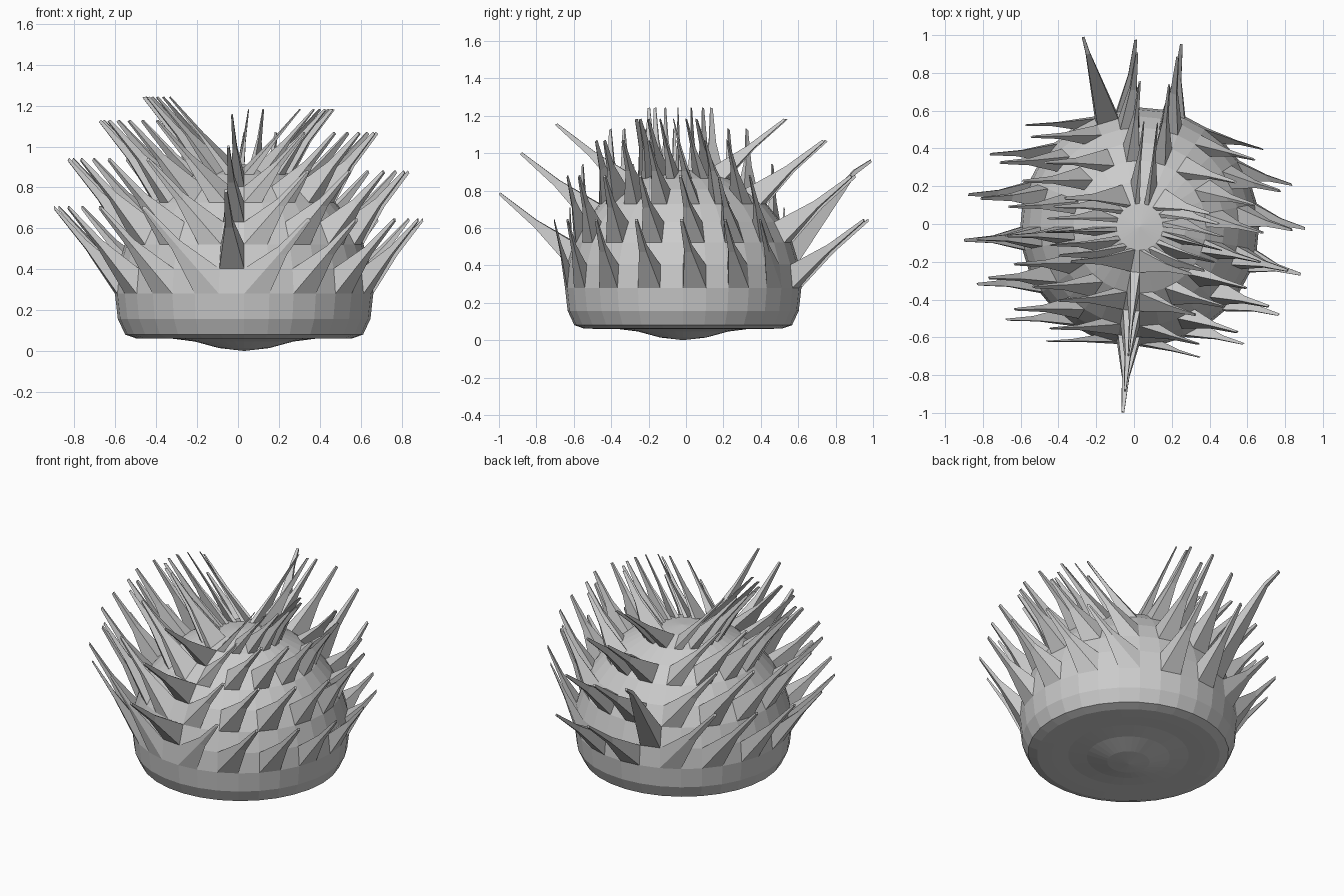
import bpy, bmesh
from math import sin, cos, pi
from mathutils import Vector

if "Cube" in bpy.data.objects:
    bpy.data.objects.remove(bpy.data.objects["Cube"])

SEG, R, CX, CY, CZ = 32, 0.632, 0.03, -0.015, 0.28

# body profile: dome above the equator, flattened underside with a low bulge
lower = [(0.123, 0.014), (0.241, 0.046), (0.35, 0.06), (0.445, 0.06),
         (0.53, 0.062), (0.582, 0.08), (0.618, 0.157)]
upper = [(R * cos(k * pi / 16), CZ + R * sin(k * pi / 16)) for k in range(8)]
profile = lower + upper
EQ = len(lower)

bm = bmesh.new()
rings = [[bm.verts.new((CX + r * cos(2 * pi * i / SEG), CY + r * sin(2 * pi * i / SEG), z))
          for i in range(SEG)] for r, z in profile]
grid = {}
for k in range(len(rings) - 1):
    for i in range(SEG):
        j = (i + 1) % SEG
        grid[(k - EQ, i)] = bm.faces.new((rings[k][i], rings[k][j],
                                          rings[k + 1][j], rings[k + 1][i]))
# closing fans at both poles
bottom = bm.verts.new((CX, CY, 0.0))
top = bm.verts.new((CX, CY, CZ + R))
for i in range(SEG):
    j = (i + 1) % SEG
    bm.faces.new((bottom, rings[0][j], rings[0][i]))
    bm.faces.new((top, rings[-1][i], rings[-1][j]))


def spike(row, col, offset, mid=0.5, mid_scale=0.33, tip_scale=0.12, lift=0.0):
    """Extrude one body face into a tapered two-stage spike."""
    face = grid[(row, col)]
    base = [v.co.copy() for v in face.verts]
    c = sum(base, Vector()) / 4
    off = Vector(offset)
    for t, s in ((mid, mid_scale), (1.0, tip_scale)):
        face = bmesh.ops.extrude_discrete_faces(bm, faces=[face])["faces"][0]
        shift = off * t + Vector((0, 0, lift if t < 1 else 0))
        for v, b in zip(face.verts, base):
            v.co = c + (b - c) * s + shift


# alternating spikes, swept in one direction per side
sides = [((10, 12, 14, 16, 18, 20, 22), (-0.31, -0.01, 0.36)),
         ((24, 26, 28, 30, 0, 2, 4), (0.255, -0.07, 0.30)),
         ((6, 8), (0.04, 0.37, 0.30))]
for cols, off in sides:
    for row in (0, 2, 4, 6):
        for col in cols:
            spike(row, col, off)
# front column sits between the rows
for row in (1, 3, 5):
    spike(row, 23, (-0.03, -0.385, 0.32))
# single large bent spike at the back
spike(1, 9, (-0.125, 0.43, 0.495), mid=0.8, mid_scale=0.2, lift=0.04)

bmesh.ops.recalc_face_normals(bm, faces=bm.faces)
mesh = bpy.data.meshes.new("spiny_body")
bm.to_mesh(mesh)
bm.free()
bpy.context.collection.objects.link(bpy.data.objects.new("spiny_body", mesh))
